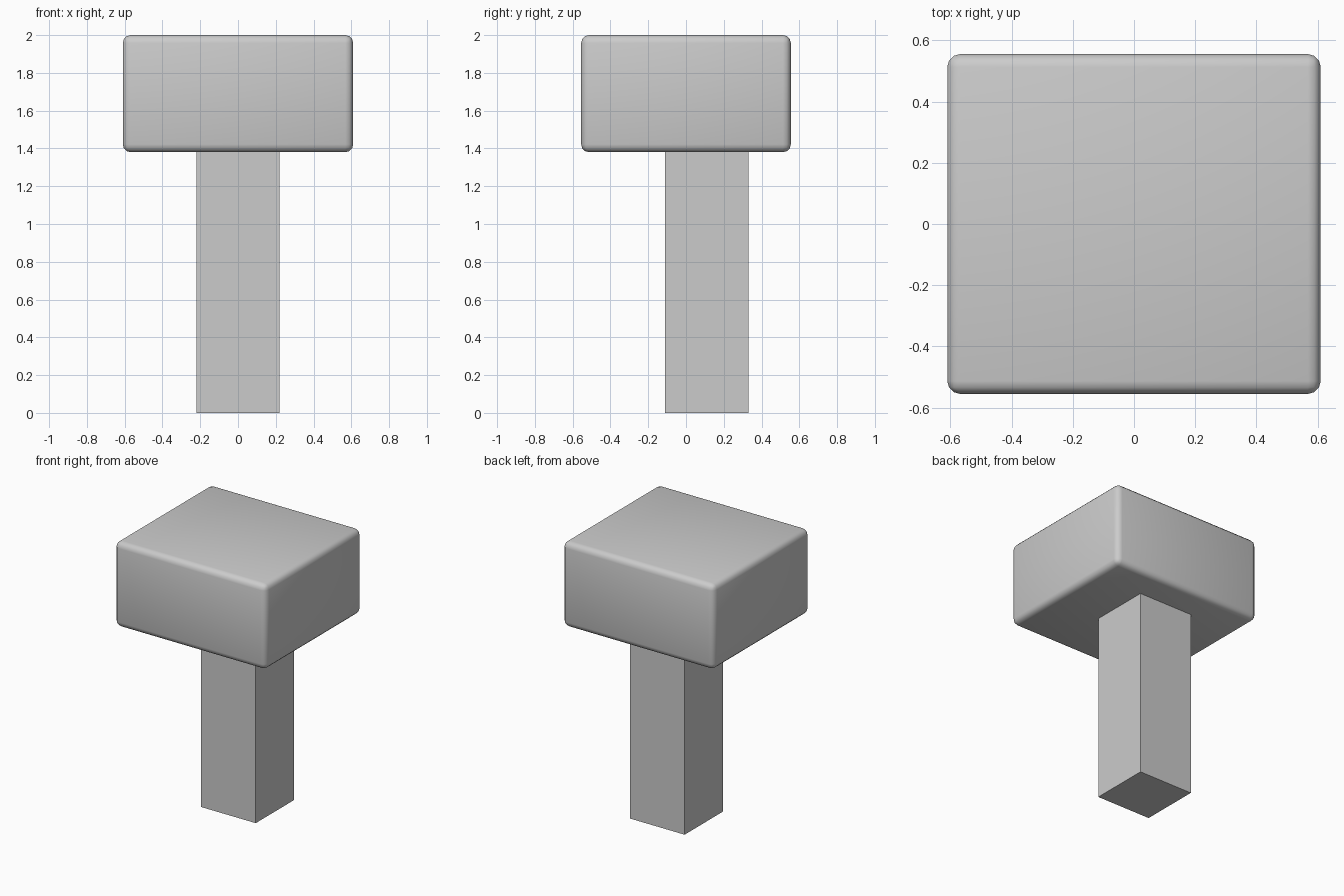
import bpy

if "Cube" in bpy.data.objects:
    bpy.data.objects.remove(bpy.data.objects["Cube"])


def box(name, lo, hi):
    """Add a box spanning two opposite corners."""
    centre = [(a + b) / 2 for a, b in zip(lo, hi)]
    bpy.ops.mesh.primitive_cube_add(size=1, location=centre)
    obj = bpy.context.object
    obj.name = name
    obj.scale = [b - a for a, b in zip(lo, hi)]
    bpy.ops.object.transform_apply(location=False, rotation=False, scale=True)
    return obj


# Square post, set slightly towards the back, flat-shaded
box("post", (-0.22, -0.11, 0), (0.22, 0.33, 1.39))

# Head block with soft rounded edges, smooth-shaded
head = box("head", (-0.61, -0.555, 1.38), (0.61, 0.555, 2.0))
bevel = head.modifiers.new("rounded_edges", 'BEVEL')
bevel.width = 0.042
bevel.segments = 3
bevel.limit_method = 'NONE'
bpy.ops.object.shade_smooth()
